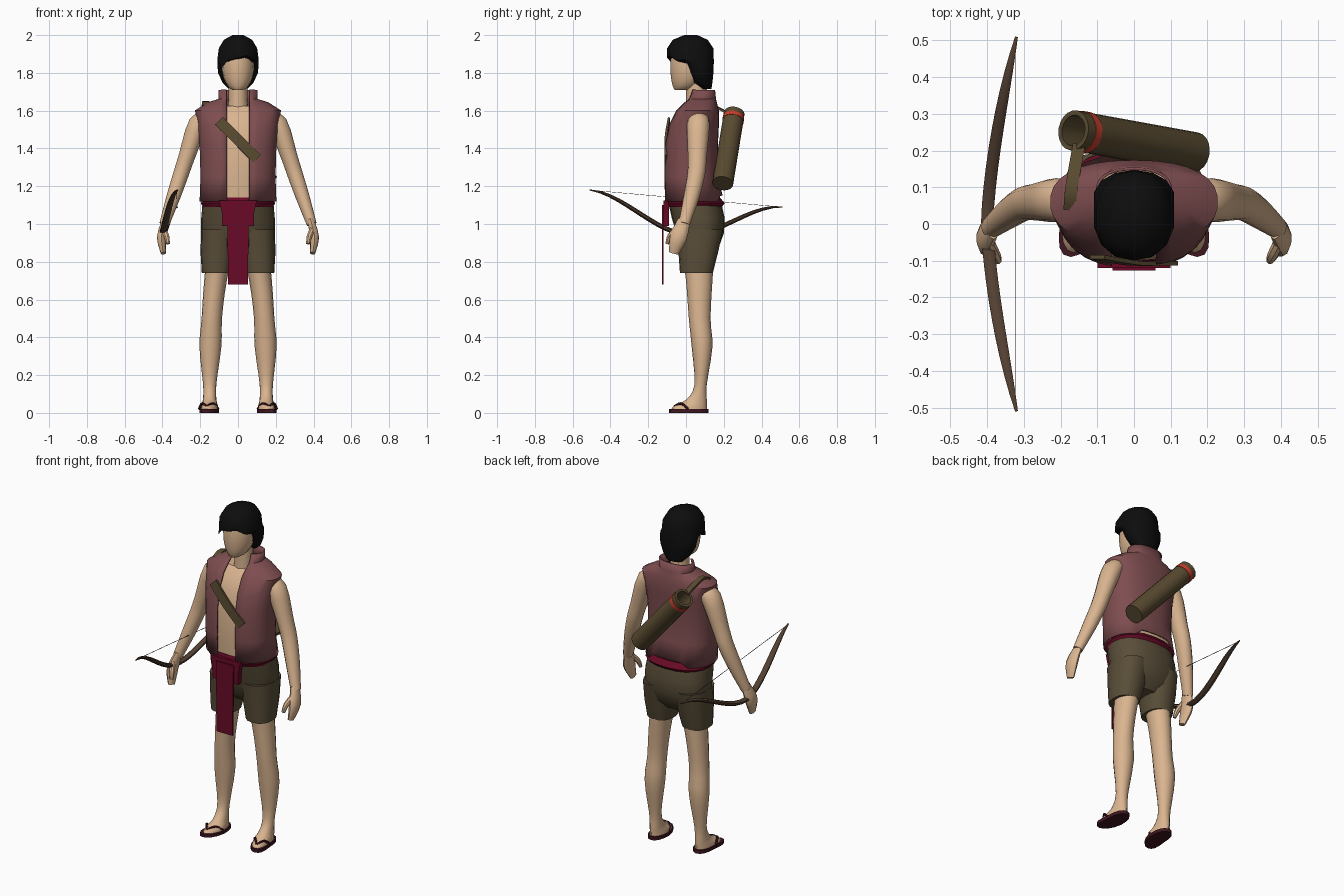
import bpy, bmesh, math
from mathutils import Vector

cube = bpy.data.objects.get("Cube")
if cube:
    bpy.data.objects.remove(cube, do_unlink=True)

parts = []
FORWARD, UPWARD = Vector((0, 1, 0)), Vector((0, 0, 1))


def material(name, *color):
    mat = bpy.data.materials.new(name)
    mat.use_nodes = True
    mat.diffuse_color = (*color, 1)
    shader = next(node for node in mat.node_tree.nodes if node.type == 'BSDF_PRINCIPLED')
    shader.inputs["Base Color"].default_value = (*color, 1)
    return mat


SKIN = material("skin", .7, .46, .28)
JACKET = material("faded plum cloth", .21, .075, .08)
SHORTS = material("olive brown cloth", .1, .075, .04)
SASH = material("crimson cloth", .14, .003, .02)
HAIR = material("black hair", .004, .004, .004)
LEATHER = material("brown leather", .1, .07, .03)
WOOD = material("dark wood", .085, .05, .03)
RED = material("red band", .6, .05, .025)
SANDAL = material("dark maroon leather", .05, .008, .014)


def bridge(name, rings, mat, closed=True, caps=True):
    """Join successive rings of points into one mesh object."""
    bm = bmesh.new()
    loops = [[bm.verts.new(point) for point in ring] for ring in rings]
    count = len(loops[0])
    for lower, upper in zip(loops, loops[1:]):
        for i in range(count if closed else count - 1):
            j = (i + 1) % count
            bm.faces.new((lower[i], lower[j], upper[j], upper[i]))
    if closed and caps:
        bm.faces.new(loops[0])
        bm.faces.new(loops[-1])
    bmesh.ops.recalc_face_normals(bm, faces=bm.faces)
    mesh = bpy.data.meshes.new(name)
    bm.to_mesh(mesh)
    bm.free()
    mesh.materials.append(mat)
    obj = bpy.data.objects.new(name, mesh)
    bpy.context.collection.objects.link(obj)
    parts.append(obj)
    return obj


def spline(rows, steps):
    """Smoothly fill in rows between the given ones."""
    rows = [Vector(row) for row in rows]
    padded = [rows[0], *rows, rows[-1]]
    filled = []
    for before, start, end, after in zip(padded, padded[1:], padded[2:], padded[3:]):
        for k in range(steps):
            t = k / steps
            ease = t * t * (3 - 2 * t)
            bend = (end - before) * (t * (1 - t) ** 2) - (after - start) * (t * t * (1 - t))
            filled.append(start.lerp(end, ease) + bend / 2)
    return filled + [rows[-1]]


def power(value, exponent):
    return math.copysign(abs(value) ** exponent, value)


def loft(name, rows, mat, mirror=1, centre=lambda z: 0, steps=1, sides=16,
         square=1, gap=0, splay=0, caps=True):
    """Level rings from rows of height, half width, front and back."""
    rings = []
    for z, width, front, back in spline(rows, steps):
        start = math.asin((gap / width) ** (1 / square)) if gap else 0
        ring = []
        for k in range(sides):
            turn = start + 2 * (math.pi - start) * k / (sides - 1 if gap else sides)
            y = (front + back) / 2 - (back - front) / 2 * power(math.cos(turn), square)
            x = centre(z) + width * power(math.sin(turn), square) - splay * min(y, 0)
            ring.append((mirror * x, y, z))
        rings.append(ring)
    return bridge(name, rings, mat, not gap, caps)


def tube(name, rows, mat, mirror=1, steps=3, sides=10, ref=FORWARD, widen=1):
    """Rings across a path from rows of position and radius."""
    rows = spline(rows, steps)
    path = [Vector((mirror * row[0], row[1], row[2])) for row in rows]
    rings = []
    for i, (point, row) in enumerate(zip(path, rows)):
        along = (path[min(i + 1, len(path) - 1)] - path[max(i - 1, 0)]).normalized()
        across = along.cross(ref).normalized()
        over = across.cross(along)
        angles = [2 * math.pi * (k + .5) / sides for k in range(sides)]
        rings.append([point + row[3] * (across * widen * math.cos(a) + over * math.sin(a))
                      for a in angles])
    return bridge(name, rings, mat)


def sheet(name, half, mat, front, back):
    """Upright cloth panel from half an outline."""
    outline = half + [(-x, z) for x, z in reversed(half)]
    return bridge(name, [[(x, y, z) for x, z in outline] for y in (front, back)], mat)


# Sleeveless jacket, open down the front, with the back hem lifted
body = [(1.12, .2, -.11, .19), (1.25, .195, -.115, .165), (1.42, .2, -.11, .165),
        (1.52, .21, -.09, .17), (1.6, .225, -.05, .17), (1.64, .16, -.01, .16)]
collar = [(1.66, .1, .01, .155), (1.71, .1, .03, .15)]
jacket = loft("jacket", body + collar, JACKET, sides=29, square=.85, gap=.06)
for vert in jacket.data.vertices:
    if vert.co.z < 1.13 and vert.co.y > .12 and abs(vert.co.x) < .1:
        vert.co.z += .03
cloth = jacket.modifiers.new("cloth", 'SOLIDIFY')
cloth.thickness = .008
cloth.offset = 0

# Torso follows the jacket just inside it
inset = .015
loft("torso", [(z - inset, width - inset, front + inset, back - inset)
               for z, width, front, back in body], SKIN, sides=24, square=.85)
loft("neck", [(1.58, .06, 0, .12), (1.66, .05, 0, .11), (1.78, .05, 0, .11)], SKIN)
loft("head", [(1.71, .03, -.06, .02), (1.73, .055, -.07, .06), (1.78, .078, -.08, .1),
              (1.85, .086, -.083, .12), (1.92, .08, -.075, .12)], SKIN, steps=2)

# Hair with its fringe swept up towards one side
hair = loft("hair", [(1.715, .05, .08, .135), (1.75, .085, .03, .14), (1.8, .108, .005, .145),
                     (1.85, .112, -.02, .147), (1.87, .112, -.1, .147), (1.93, .104, -.1, .145),
                     (1.975, .077, -.07, .115), (2, .03, -.01, .06)], HAIR, sides=14, square=.92)
for vert in hair.data.vertices:
    if vert.co.y < -.04 and vert.co.z < 1.88:
        vert.co.z += vert.co.x / 4 + (.01 if abs(vert.co.x) < .08 else -.025)

# Shorts and sash with its hanging flap
loft("shorts_hips", [(.83, .09, .02, .13), (.88, .17, -.035, .175), (.95, .195, -.05, .2),
                     (1.03, .195, -.075, .205), (1.12, .187, -.095, .185)],
     SHORTS, sides=20, square=.85)
loft("sash", [(1.09, .185, -.1, .19), (1.11, .197, -.11, .205), (1.14, .18, -.1, .18)],
     SASH, sides=20, square=.85)
sheet("sash_fold", [(.1, 1.125), (.085, 1.06), (.085, .99)], SASH, -.12, -.09)
sheet("sash_flap", [(.058, 1.1), (.052, .68)], SASH, -.127, -.118)

for side, mirror in (("left", 1), ("right", -1)):
    loft(side + "_shorts_leg", [(.74, .076, -.032, .142), (.85, .09, -.04, .17), (.97, .095, -.055, .195)],
         SHORTS, mirror, centre=lambda z: .165 - z / 15, square=.85)

    # Bare leg running down into the foot
    loft(side + "_leg", [(.01, .047, -.085, .11), (.04, .043, -.06, .11), (.07, .036, 0, .11),
                         (.15, .035, .045, .11), (.35, .058, .03, .14), (.5, .054, .015, .13),
                         (.7, .06, 0, .14), (.85, .07, -.02, .15)],
         SKIN, mirror, centre=lambda z: .15 - .09 * z ** 3, steps=3, splay=.2)

    # Sandal
    loft(side + "_sole", [(0, .05, -.09, .12), (.02, .05, -.09, .12)],
         SANDAL, mirror, centre=lambda z: .15, square=.85, splay=.25)
    for label, out in (("inner", -1), ("outer", 1)):
        tube(f"{side}_{label}_sandal_strap",
             [(.165, -.06, .035, .007), (.16 + out * .03, -.025, .05, .007), (.155 + out * .05, .01, .02, .007)],
             SANDAL, mirror, sides=6, ref=UPWARD)

    # Arm, hand and thumb
    tube(side + "_arm", [(.15, .065, 1.56, .045), (.21, .065, 1.53, .06), (.27, .06, 1.36, .05),
                         (.3, .055, 1.27, .047), (.34, .03, 1.15, .042), (.39, -.01, 1, .03)],
         SKIN, mirror, sides=14, widen=.9)
    tube(side + "_hand", [(.385, -.01, 1.02, .033), (.405, -.04, .93, .045), (.395, -.065, .845, .025)],
         SKIN, mirror, widen=.55)
    tube(side + "_thumb", [(.395, -.05, .975, .016), (.378, -.085, .935, .015), (.37, -.1, .895, .01)],
         SKIN, mirror, sides=8)

# Quiver: hollow cylinder slung across the back
mouth, base = Vector((-.165, .255, 1.585)), Vector((.165, .195, 1.215))
length = (mouth - base).length


def quiver_part(name, profile, mat, caps=True):
    obj = loft(name, [(z, r, -r, r) for r, z in profile], mat, sides=20, caps=caps)
    obj.rotation_mode = 'QUATERNION'
    obj.rotation_quaternion = (mouth - base).to_track_quat('Z', 'Y')
    obj.location = base


outer, inner, ring = .055, .042, .057
quiver_part("quiver", [(outer, 0), (outer, length), (inner, length), (inner, length / 2)], LEATHER)
quiver_part("quiver_band", [(outer, length - .055), (ring, length - .055),
                            (ring, length - .03), (outer, length - .03)], RED, caps=False)

# Quiver strap across the chest and over the shoulder
tube("chest_strap", [(-.1, -.09, 1.545, .008), (0, -.107, 1.445, .008), (.1, -.107, 1.345, .008)],
     LEATHER, sides=4, widen=5)
tube("shoulder_strap", [(-.175, .04, 1.625, .008), (-.17, .1, 1.645, .008), (-.15, .215, 1.59, .008)],
     LEATHER, sides=4, ref=UPWARD, widen=3)


# Bow held level in the right hand, with its string
def bow_point(t):
    reach = abs(t)
    lift = reach * reach * (3 - 2 * reach)
    return -.4 + .08 * reach ** 1.5, .51 * t, .945 + .19 * lift - .045 * t


tube("bow", [(*bow_point(k / 10), .003 + .01 * (1 - (k / 10) ** 4)) for k in range(-10, 11)],
     WOOD, steps=1, sides=8, ref=UPWARD, widen=1.4)
tube("bow_string", [(*bow_point(t), .0015) for t in (-.97, .97)], WOOD, steps=1, sides=4, ref=UPWARD)

# Smooth shading with kept edges
bpy.ops.object.select_all(action='DESELECT')
for obj in parts:
    obj.select_set(True)
bpy.context.view_layer.objects.active = jacket
bpy.ops.object.shade_smooth_by_angle(angle=math.radians(40))
